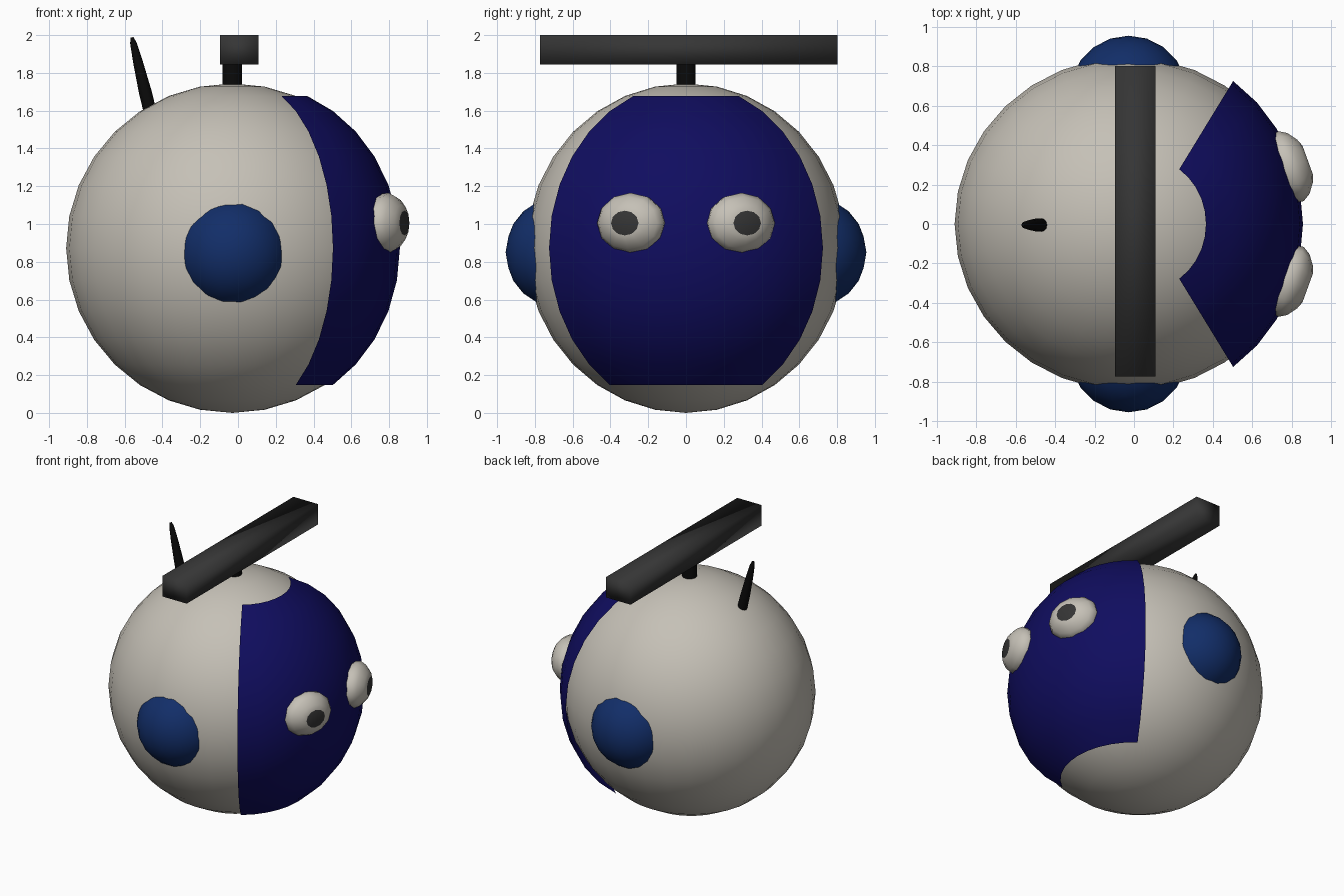
import bpy, bmesh, math
from mathutils import Vector, Matrix

cube = bpy.data.objects.get("Cube")
if cube:
    bpy.data.objects.remove(cube, do_unlink=True)


def material(name, rgb):
    m = bpy.data.materials.new(name)
    m.use_nodes = True
    m.diffuse_color = (*rgb, 1)
    m.node_tree.nodes["Principled BSDF"].inputs["Base Color"].default_value = (*rgb, 1)
    return m


SHELL = material("warm_grey", (0.56, 0.53, 0.47))
NAVY = material("navy", (0.005, 0.004, 0.115))
BLUE = material("blue", (0.006, 0.027, 0.14))
DARK = material("dark_grey", (0.036, 0.036, 0.036))
BLACK = material("black", (0.003, 0.003, 0.003))


def finish(bm, name, mats, angle=40):
    """Turn a bmesh into a shaded object; angle sets which edges stay sharp."""
    bmesh.ops.recalc_face_normals(bm, faces=bm.faces)
    mesh = bpy.data.meshes.new(name)
    bm.to_mesh(mesh)
    bm.free()
    for m in mats:
        mesh.materials.append(m)
    ob = bpy.data.objects.new(name, mesh)
    bpy.context.collection.objects.link(ob)
    bpy.ops.object.select_all(action='DESELECT')
    ob.select_set(True)
    bpy.context.view_layer.objects.active = ob
    bpy.ops.object.shade_smooth_by_angle(angle=math.radians(angle))
    return ob


def placed(loc, scale):
    return Matrix.Translation(loc) @ Matrix.Diagonal((*scale, 1))


def lathe(bm, profile, sides, matrix):
    """Rings of (height, radius) around local z, capped at both ends."""
    rings = []
    for h, r in profile:
        rings.append([bm.verts.new(matrix @ Vector((
            r * math.cos(math.tau * i / sides), r * math.sin(math.tau * i / sides), h)))
            for i in range(sides)])
    for a, b in zip(rings, rings[1:]):
        for i in range(sides):
            j = (i + 1) % sides
            bm.faces.new((a[i], a[j], b[j], b[i]))
    bm.faces.new(rings[0])
    return bm.faces.new(rings[-1])


# Round body
bm = bmesh.new()
bmesh.ops.create_uvsphere(bm, u_segments=32, v_segments=16, radius=1,
                          matrix=placed((-0.03, 0, 0.872), (0.88, 0.845, 0.872)))
finish(bm, "body", [SHELL])

# Face plate: a patch of a slightly wider ball, five segments to each side
bm = bmesh.new()
step = math.pi / 16
grid = []
for ring in range(2, 14):
    t = ring * step
    grid.append([bm.verts.new((0.06 + 0.797 * math.sin(t) * math.cos(s * step),
                               0.872 * math.sin(t) * math.sin(s * step),
                               0.873 + 0.872 * math.cos(t))) for s in range(-5, 6)])
for a, b in zip(grid, grid[1:]):
    for i in range(10):
        bm.faces.new((a[i], b[i], b[i + 1], a[i + 1]))
finish(bm, "face_plate", [NAVY])

for side, label in ((-1, "right"), (1, "left")):
    # Ear domes
    bm = bmesh.new()
    bmesh.ops.create_icosphere(bm, subdivisions=3, radius=0.3,
                               matrix=Matrix.Translation((-0.027, side * 0.655, 0.85)))
    finish(bm, label + "_ear", [BLUE])

    # Eyes turned outward, each with a flat pupil
    bm = bmesh.new()
    turn = Matrix.Rotation(side * math.radians(20), 4, 'Z') @ Matrix.Rotation(math.pi / 2, 4, 'Y')
    frame = Matrix.Translation((0.787, side * 0.29, 1.005)) @ turn
    squash = Matrix.Diagonal((0.9, 1.06, 1, 1))
    profile = [(-0.09, 0.13), (-0.04, 0.17), (0.01, 0.178), (0.05, 0.155), (0.085, 0.11), (0.1, 0.073)]
    pupil = lathe(bm, profile, 12, frame @ squash)
    pupil.material_index = 1
    finish(bm, label + "_eye", [SHELL, DARK], 50)

# Rotor hub
bm = bmesh.new()
lathe(bm, [(1.7, 0.051), (1.86, 0.051)], 24, Matrix.Translation((-0.03, 0, 0)))
finish(bm, "rotor_hub", [BLACK])

# Rotor blade, softly shaded across its edges
bm = bmesh.new()
bmesh.ops.create_cube(bm, size=1, matrix=placed((0.007, 0.015, 1.922), (0.205, 1.575, 0.156)))
finish(bm, "rotor_blade", [DARK], 180)

# Tapered antenna leaning back
bm = bmesh.new()
base, tip = Vector((-0.462, -0.005, 1.58)), Vector((-0.562, -0.005, 1.99))
lean = (tip - base).to_track_quat('Z', 'Y').to_matrix().to_4x4()
lathe(bm, [(0, 0.034), (0.12, 0.034), (0.28, 0.026), (0.39, 0.017), (0.42, 0.008)],
      12, Matrix.Translation(base) @ lean)
finish(bm, "antenna", [BLACK], 60)
